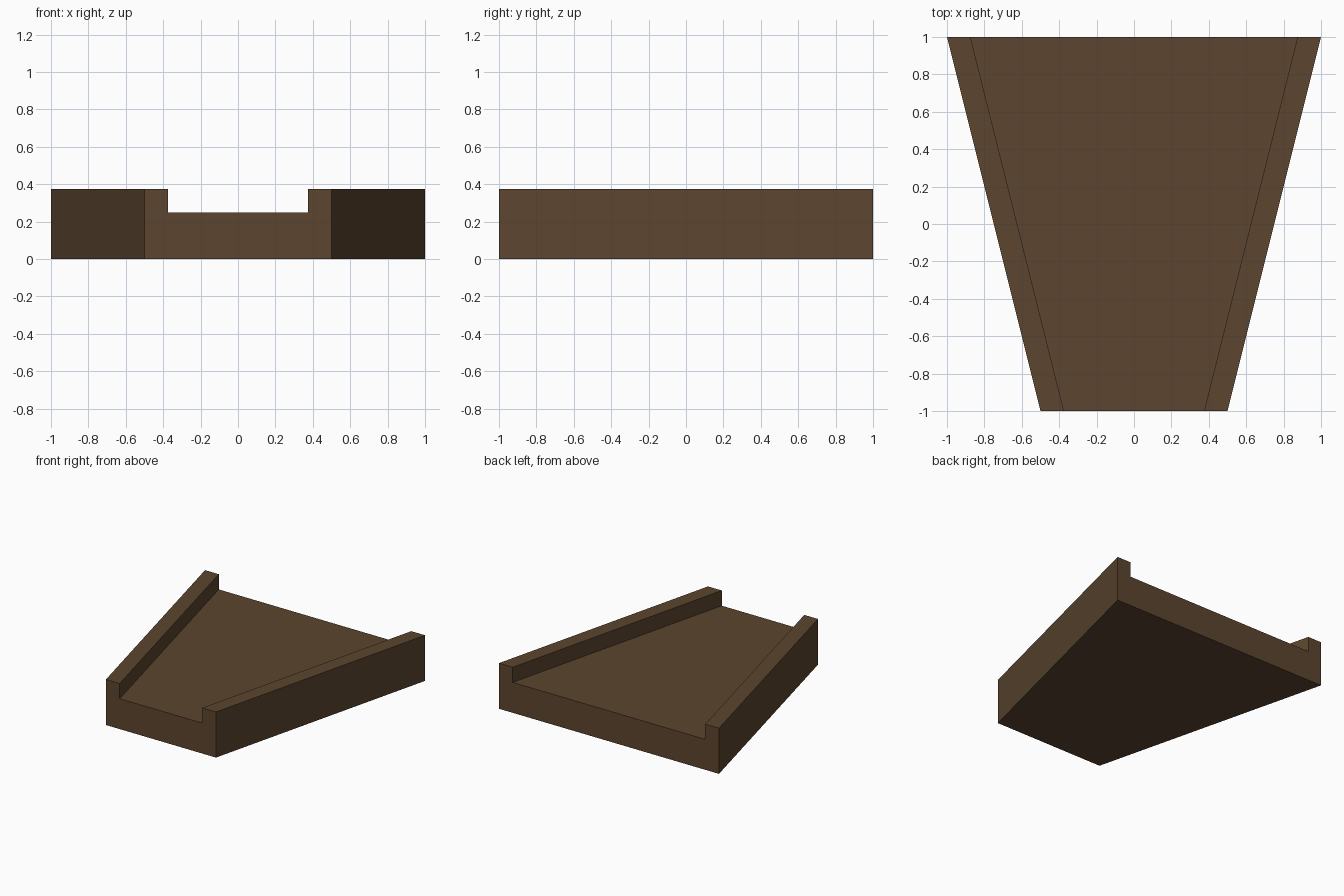
import bpy
import bmesh

if "Cube" in bpy.data.objects:
    bpy.data.objects.remove(bpy.data.objects["Cube"])

FLOOR, RIM, WALL = 0.25, 0.375, 0.125

# Single brown colour
brown = bpy.data.materials.new("dark_brown")
brown.diffuse_color = (0.107, 0.060, 0.028, 1.0)
brown.use_nodes = True
brown.node_tree.nodes["Principled BSDF"].inputs["Base Color"].default_value = brown.diffuse_color


def channel_section(bm, y, half_width):
    """U-shaped cross-section at depth y."""
    w, i = half_width, half_width - WALL
    points = [(-w, 0), (w, 0), (w, RIM), (i, RIM),
              (i, FLOOR), (-i, FLOOR), (-i, RIM), (-w, RIM)]
    return [bm.verts.new((x, y, z)) for x, z in points]


# Tapered trough: narrow front section joined to wide back section
bm = bmesh.new()
front = channel_section(bm, -1.0, 0.5)
back = channel_section(bm, 1.0, 1.0)
bm.faces.new(front)
bm.faces.new(back[::-1])
for k in range(len(front)):
    n = (k + 1) % len(front)
    bm.faces.new((front[k], back[k], back[n], front[n]))
bmesh.ops.recalc_face_normals(bm, faces=bm.faces)

mesh = bpy.data.meshes.new("tapered_trough")
bm.to_mesh(mesh)
bm.free()
mesh.materials.append(brown)
trough = bpy.data.objects.new("tapered_trough", mesh)
bpy.context.collection.objects.link(trough)
